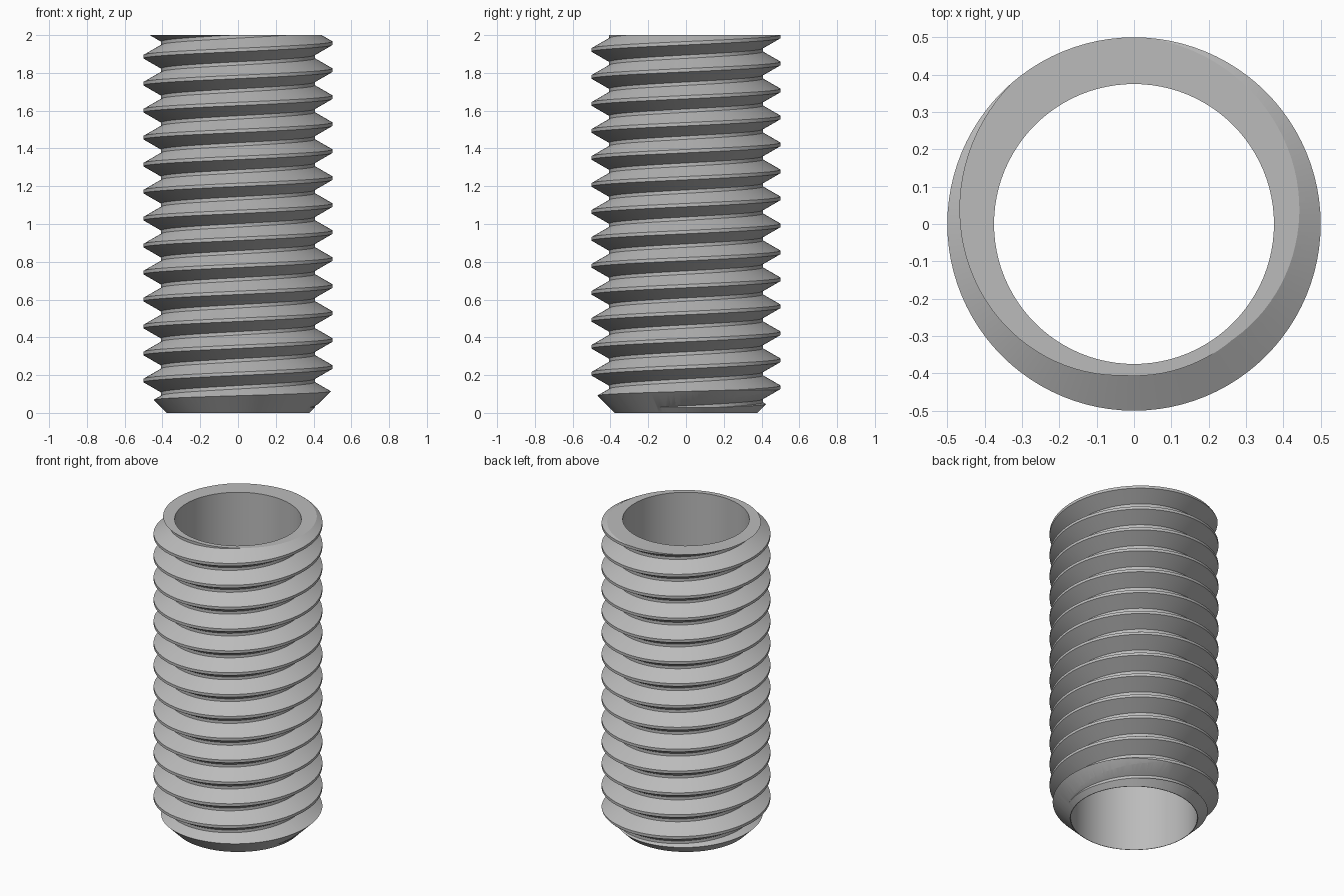
import bpy
import bmesh
from math import pi, cos, sin

if "Cube" in bpy.data.objects:
    bpy.data.objects.remove(bpy.data.objects["Cube"], do_unlink=True)

SIDES = 96
PITCH = 1 / 7
CREST, ROOT, BORE = 0.5, 0.407, 0.375
CREST_Z = 0.10            # crest height at +x
FLAT = PITCH / 16         # half width of crest and root flats

steel = bpy.data.materials.new("grey steel")
steel.use_nodes = True
GREY = (0.5, 0.5, 0.5, 1)
steel.diffuse_color = GREY
steel.node_tree.nodes["Principled BSDF"].inputs["Base Color"].default_value = GREY


def finish(bm, name):
    bmesh.ops.recalc_face_normals(bm, faces=bm.faces)
    mesh = bpy.data.meshes.new(name)
    bm.to_mesh(mesh)
    bm.free()
    mesh.materials.append(steel)
    ob = bpy.data.objects.new(name, mesh)
    bpy.context.collection.objects.link(ob)
    return ob


def ring_point(bm, radius, angle, z):
    return bm.verts.new((radius * cos(angle), radius * sin(angle), z))


# Right-handed thread: each column climbs by one pitch per turn
profile = [(ROOT, FLAT - PITCH / 2), (CREST, -FLAT),
           (CREST, FLAT), (ROOT, PITCH / 2 - FLAT)]
bm = bmesh.new()
columns = []
for j in range(SIDES):
    turn = j / SIDES
    columns.append([ring_point(bm, r, 2 * pi * turn, CREST_Z + PITCH * (m + turn) + dz)
                    for m in range(-3, 17) for r, dz in profile])
for j in range(SIDES):
    a = columns[j]
    b = columns[j + 1] if j + 1 < SIDES else columns[0][len(profile):]
    for i in range(min(len(a), len(b)) - 1):
        bm.faces.new((a[i], b[i], b[i + 1], a[i + 1]))

# Close both ends beyond the finished length
low, high = bm.verts.new((0, 0, -1)), bm.verts.new((0, 0, 3))
for e in [e for e in bm.edges if e.is_boundary]:
    pole = low if e.verts[0].co.z < 1 else high
    bm.faces.new((e.verts[0], e.verts[1], pole))
tube = finish(bm, "threaded_tube")

# Envelope: bore, flat ends and 45 degree bottom chamfer
outline = [(BORE, 0), (BORE, 2), (0.6, 2), (0.6, 0.222), (BORE + 0.003, 0)]
bm = bmesh.new()
rings = [[ring_point(bm, r, 2 * pi * j / SIDES, z) for r, z in outline]
         for j in range(SIDES)]
for j in range(SIDES):
    a, b = rings[j - 1], rings[j]
    for i in range(len(outline)):
        bm.faces.new((a[i - 1], b[i - 1], b[i], a[i]))
envelope = finish(bm, "envelope_cutter")
envelope.hide_render = True

# Trim the thread to the envelope and keep only the result
cut = tube.modifiers.new("trim", 'BOOLEAN')
cut.operation = 'INTERSECT'
cut.solver = 'EXACT'
cut.object = envelope
graph = bpy.context.evaluated_depsgraph_get()
trimmed = bpy.data.meshes.new_from_object(tube.evaluated_get(graph))
tube.modifiers.clear()
tube.data = trimmed
bpy.data.objects.remove(envelope, do_unlink=True)

bpy.ops.object.select_all(action='DESELECT')
tube.select_set(True)
bpy.context.view_layer.objects.active = tube
bpy.ops.object.shade_smooth_by_angle(angle=pi / 6)
